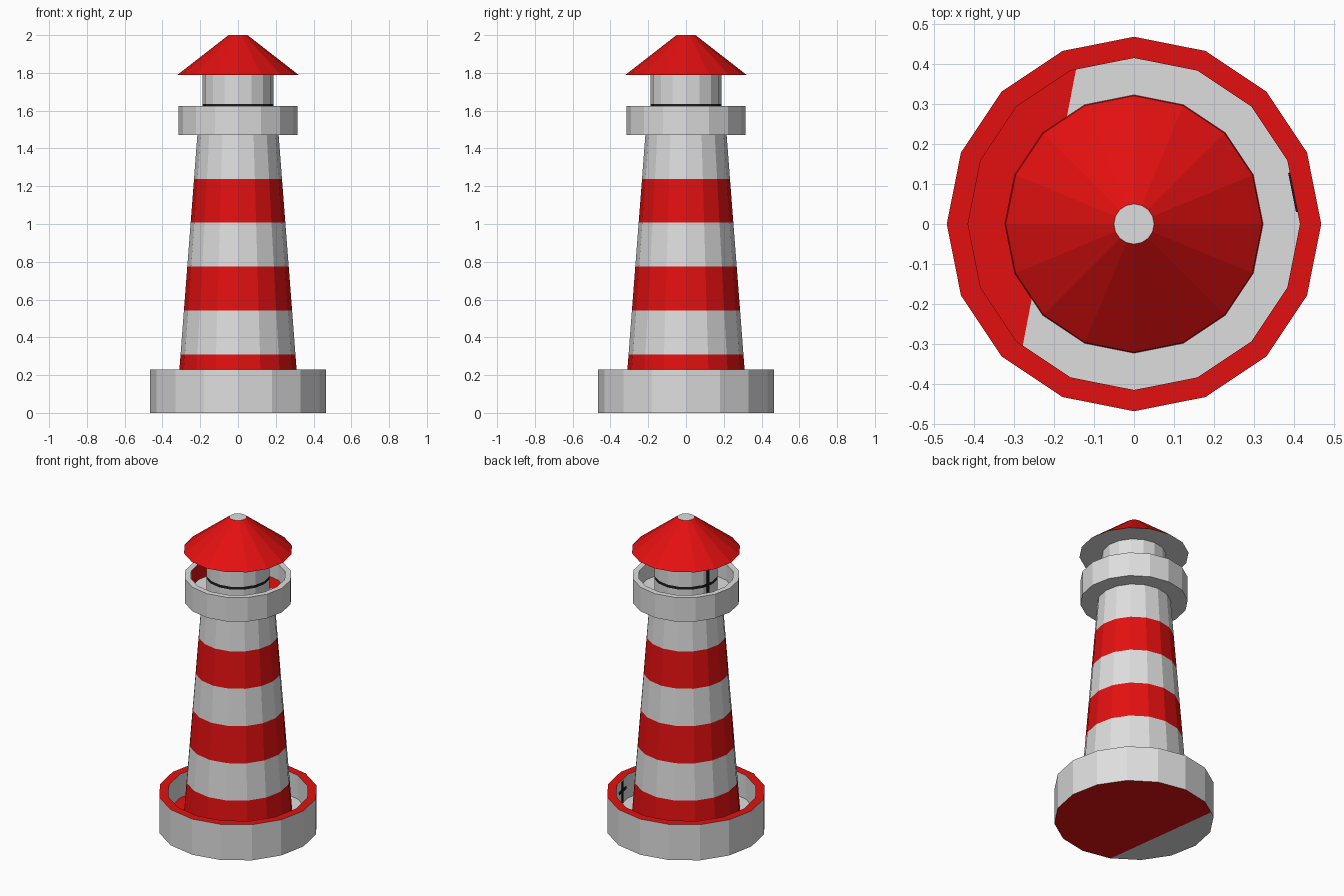
import bpy, bmesh, math
from mathutils import Vector

if "Cube" in bpy.data.objects:
    bpy.data.objects.remove(bpy.data.objects["Cube"])

SIDES = 16


def material(name, rgb):
    m = bpy.data.materials.new(name)
    m.diffuse_color = (*rgb, 1)
    m.use_nodes = True
    m.node_tree.nodes["Principled BSDF"].inputs["Base Color"].default_value = m.diffuse_color
    return m


MATS = [material("light grey", (0.73, 0.73, 0.73)),
        material("red", (0.77, 0.005, 0.005)),
        material("black", (0.012, 0.012, 0.012))]
GREY, RED, BLACK = 0, 1, 2


def finish(name, bm):
    me = bpy.data.meshes.new(name)
    bm.to_mesh(me)
    bm.free()
    for m in MATS:
        me.materials.append(m)
    ob = bpy.data.objects.new(name, me)
    bpy.context.collection.objects.link(ob)
    return ob


def revolve(profile, colours):
    """Spin a (radius, height) profile; one colour per profile segment."""
    bm = bmesh.new()
    rings = []
    for r, z in profile:
        rings.append([bm.verts.new((r * math.cos(a), r * math.sin(a), z)) if r > 0 else None
                      for a in (2 * math.pi * i / SIDES for i in range(SIDES))])
        if r == 0:
            rings[-1] = [bm.verts.new((0, 0, z))] * SIDES
    for lo, hi, c in zip(rings, rings[1:], colours):
        for i in range(SIDES):
            j = (i + 1) % SIDES
            vs = list(dict.fromkeys((lo[i], lo[j], hi[j], hi[i])))
            bm.faces.new(vs).material_index = c
    bmesh.ops.recalc_face_normals(bm, faces=bm.faces)
    return bm


def split_flat(bm, z, x0, slope, left, right):
    """Cut the flat faces at height z along x = x0 + slope*y and colour both sides."""
    def flat():
        return [f for f in bm.faces if all(abs(v.co.z - z) < 1e-4 for v in f.verts)]
    fs = flat()
    geom = fs + list({e for f in fs for e in f.edges}) + list({v for f in fs for v in f.verts})
    bmesh.ops.bisect_plane(bm, geom=geom, plane_co=(x0, 0, z), plane_no=(1, -slope, 0))
    for f in flat():
        c = f.calc_center_median()
        f.material_index = left if c.x < x0 + slope * c.y else right


def dish(z, s):
    """Shallow tub shape used for both the base and the gallery."""
    return [(r * s, z + h * s) for r, h in
            ((0, 0), (0.467, 0), (0.467, 0.23), (0.414, 0.23), (0.414, 0.077), (0, 0.077))]


def plate(name, size, loc, angle):
    bm = bmesh.new()
    bmesh.ops.create_cube(bm, size=1)
    bmesh.ops.scale(bm, vec=Vector(size), verts=bm.verts)
    for f in bm.faces:
        f.material_index = BLACK
    ob = finish(name, bm)
    ob.location = loc
    ob.rotation_euler.z = angle


# base tub, with two-tone floor and underside
bm = revolve(dish(0, 1), [RED, GREY, RED, GREY, GREY])
split_flat(bm, 0.077, -0.219, 0.193, RED, GREY)
split_flat(bm, 0.0, -0.239, -0.131, GREY, RED)
finish("base", bm)

# striped tapering tower
n = 6
prof = [(0.322 + (0.215 - 0.322) * i / n, 0.077 + 1.395 * i / n) for i in range(n + 1)]
finish("tower", revolve(prof, [RED if i % 2 == 0 else GREY for i in range(n)]))

# gallery tub, with a red inner panel and red floor sector
bm = revolve(dish(1.47, 0.675), [GREY] * 5)
for f in bm.faces:
    c = f.calc_center_median()
    a = math.degrees(math.atan2(c.y, c.x)) % 360
    inner = abs(math.hypot(c.x, c.y) - 0.275) < 0.01 and abs(f.normal.z) < 0.1
    floor = abs(c.z - 1.522) < 0.003
    if (inner and 165 < a < 195) or (floor and 45 < a < 110):
        f.material_index = RED
finish("gallery", bm)

# lantern room with a dark band
finish("lantern_room", revolve([(0.188, 1.52), (0.188, 1.617), (0.188, 1.635), (0.188, 1.80)],
                               [GREY, BLACK, GREY]))

# roof: red cone, grey cap and underside
finish("roof", revolve([(0, 1.79), (0.32, 1.79), (0.05, 2.0), (0, 2.0)], [GREY, RED, GREY]))

# small dark trim strips
a = math.radians(168.75)
plate("lantern_strip", (0.006, 0.022, 0.26),
      (0.185 * math.cos(a), 0.185 * math.sin(a), 1.655), a)
a = math.radians(11.25)
plate("base_strip", (0.006, 0.02, 0.14), (0.405 * math.cos(a), 0.405 * math.sin(a), 0.15), a)
plate("base_cross_strip", (0.006, 0.10, 0.018), (0.405 * math.cos(a), 0.405 * math.sin(a), 0.16), a)
